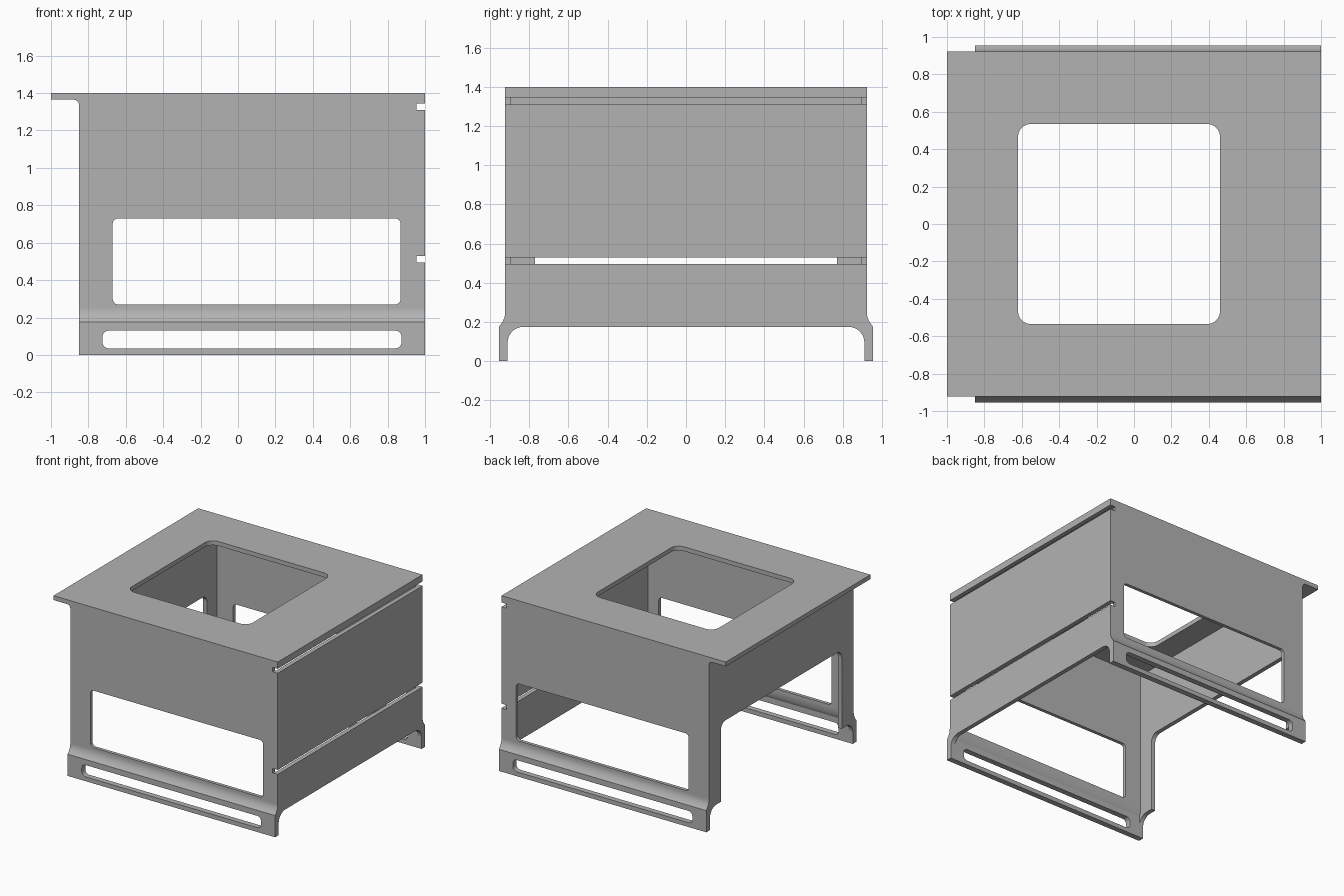
import bpy
import bmesh
from math import cos, sin, pi
from mathutils import Vector

if "Cube" in bpy.data.objects:
    bpy.data.objects.remove(bpy.data.objects["Cube"])

grey = bpy.data.materials.new("plain grey")
grey.use_nodes = True
colour = (0.45, 0.45, 0.45, 1)
grey.diffuse_color = colour
grey.node_tree.nodes["Principled BSDF"].inputs["Base Color"].default_value = colour

# Overall dimensions
LEFT, RIGHT, TOP = -0.85, 1.0, 1.4
UNDER = TOP - 0.035
OUT, IN = 0.922, 0.895
FOOT_OUT, FOOT_IN = 0.955, 0.91
SKIRT = 0.175
SLOTS = [(0.495, 0.53), (1.31, 1.345)]
parts = []


def arc(cx, cy, r, start, end, steps=8):
    return [(cx + r * cos(start + (end - start) * i / steps),
             cy + r * sin(start + (end - start) * i / steps)) for i in range(steps + 1)]


def rect(x0, x1, y0, y1, r=0):
    if not r:
        return [(x0, y0), (x1, y0), (x1, y1), (x0, y1)]
    corners = [(x1 - r, y1 - r), (x0 + r, y1 - r), (x0 + r, y0 + r), (x1 - r, y0 + r)]
    pts = []
    for i, (cx, cy) in enumerate(corners):
        pts += arc(cx, cy, r, i * pi / 2, (i + 1) * pi / 2)
    return pts


def panel(name, loops, axis, lo, hi):
    """Filled outline with holes, extruded from lo to hi along one axis."""
    curve = bpy.data.curves.new(name, "CURVE")
    curve.dimensions = "2D"
    curve.fill_mode = "BOTH"
    curve.extrude = (hi - lo) / 2
    for pts in loops:
        spline = curve.splines.new("POLY")
        spline.points.add(len(pts) - 1)
        for point, (u, v) in zip(spline.points, pts):
            point.co = (u, v, 0, 1)
        spline.use_cyclic_u = True
    source = bpy.data.objects.new(name + "_outline", curve)
    bpy.context.collection.objects.link(source)
    deps = bpy.context.evaluated_depsgraph_get()
    mesh = bpy.data.meshes.new_from_object(source.evaluated_get(deps))
    bpy.data.objects.remove(source)
    bm = bmesh.new()
    bm.from_mesh(mesh)
    mid = (lo + hi) / 2
    for vert in bm.verts:
        u, v, w = vert.co
        w += mid
        vert.co = Vector({"X": (w, u, v), "Y": (u, w, v), "Z": (u, v, w)}[axis])
    bmesh.ops.remove_doubles(bm, verts=bm.verts, dist=0.0001)
    bmesh.ops.recalc_face_normals(bm, faces=bm.faces)
    bm.to_mesh(mesh)
    bm.free()
    mesh.materials.clear()
    mesh.materials.append(grey)
    obj = bpy.data.objects.new(name, mesh)
    bpy.context.collection.objects.link(obj)
    parts.append(obj)


# Top plate with its large rounded opening
panel("top_plate", [rect(-1, RIGHT, -OUT, OUT), rect(-0.62, 0.46, -0.535, 0.535, 0.07)],
      "Z", UNDER, TOP)

# Side wall outline, notched where the slots run out
wall = [(LEFT, 0.25), (RIGHT, 0.25)]
for z0, z1 in SLOTS:
    wall += [(RIGHT, z0), (0.955, z0), (0.955, z1), (RIGHT, z1)]
wall += [(RIGHT, UNDER), (LEFT, UNDER)]
window = rect(-0.67, 0.87, 0.27, 0.73, 0.03)
foot_slot = rect(-0.725, 0.875, 0.035, 0.13, 0.035)

# Flared joint between wall and foot rail
flare = [(FOOT_OUT, SKIRT)] + [
    (OUT + (FOOT_OUT - OUT) * (1 - t) ** 2, SKIRT + 0.075 * t)
    for t in [i / 8 for i in range(1, 9)]]
flare += [(IN, 0.25), (IN, SKIRT + 0.03), (FOOT_IN, SKIRT)]

for side, s in (("front", -1), ("back", 1)):
    panel(side + "_wall", [wall, window], "Y", *sorted((s * IN, s * OUT)))
    panel(side + "_foot_rail", [rect(LEFT, RIGHT, 0, SKIRT), foot_slot], "Y",
          *sorted((s * FOOT_IN, s * FOOT_OUT)))
    panel(side + "_flare", [[(s * y, z) for y, z in flare]], "X", LEFT, RIGHT)

# Slotted end wall, curving down to the foot rails
R = 0.08
right_arc = arc(FOOT_IN - R, SKIRT - R, R, 0, pi / 2)
left_arc = [(-y, z) for y, z in reversed(right_arc)]
skirt_ends = [(-IN, SLOTS[0][0]), (-IN, SKIRT + 0.03), (-FOOT_IN, SKIRT)]
lower = ([(-y, z) for y, z in reversed(skirt_ends)] + list(reversed(skirt_ends))[::-1]
         + left_arc[::-1] + right_arc[::-1])
lower = skirt_ends + left_arc[::-1] + right_arc[::-1] + [(-y, z) for y, z in skirt_ends[::-1]]
panel("end_wall_lower", [lower], "X", 0.965, RIGHT)
panel("end_wall_middle", [rect(-IN, IN, SLOTS[0][1], SLOTS[1][0])], "X", 0.965, RIGHT)
panel("end_wall_upper", [rect(-IN, IN, SLOTS[1][1], UNDER)], "X", 0.965, RIGHT)

# Open end: upper panel with two legs around a doorway
DOOR, HEAD, C = 0.77, 0.81, 0.06
door_right = [(DOOR, SKIRT)] + arc(DOOR - C, HEAD - C, C, 0, pi / 2)
half = [(IN, UNDER), (IN, SKIRT + 0.03), (FOOT_IN, SKIRT)] + right_arc + door_right
frame = half + [(-y, z) for y, z in half[::-1]]
panel("open_end_frame", [frame], "X", LEFT, LEFT + 0.035)

# Small fillet beneath the overhang
F = 0.03
fillet = [(LEFT, UNDER)] + arc(LEFT - F, UNDER - F, F, 0, pi / 2)
panel("overhang_fillet", [fillet], "Y", -OUT, OUT)

# Smooth the rounded corners and keep the edges sharp
bpy.ops.object.select_all(action="DESELECT")
for obj in parts:
    obj.select_set(True)
bpy.context.view_layer.objects.active = parts[0]
bpy.ops.object.shade_smooth_by_angle(angle=pi / 6)
